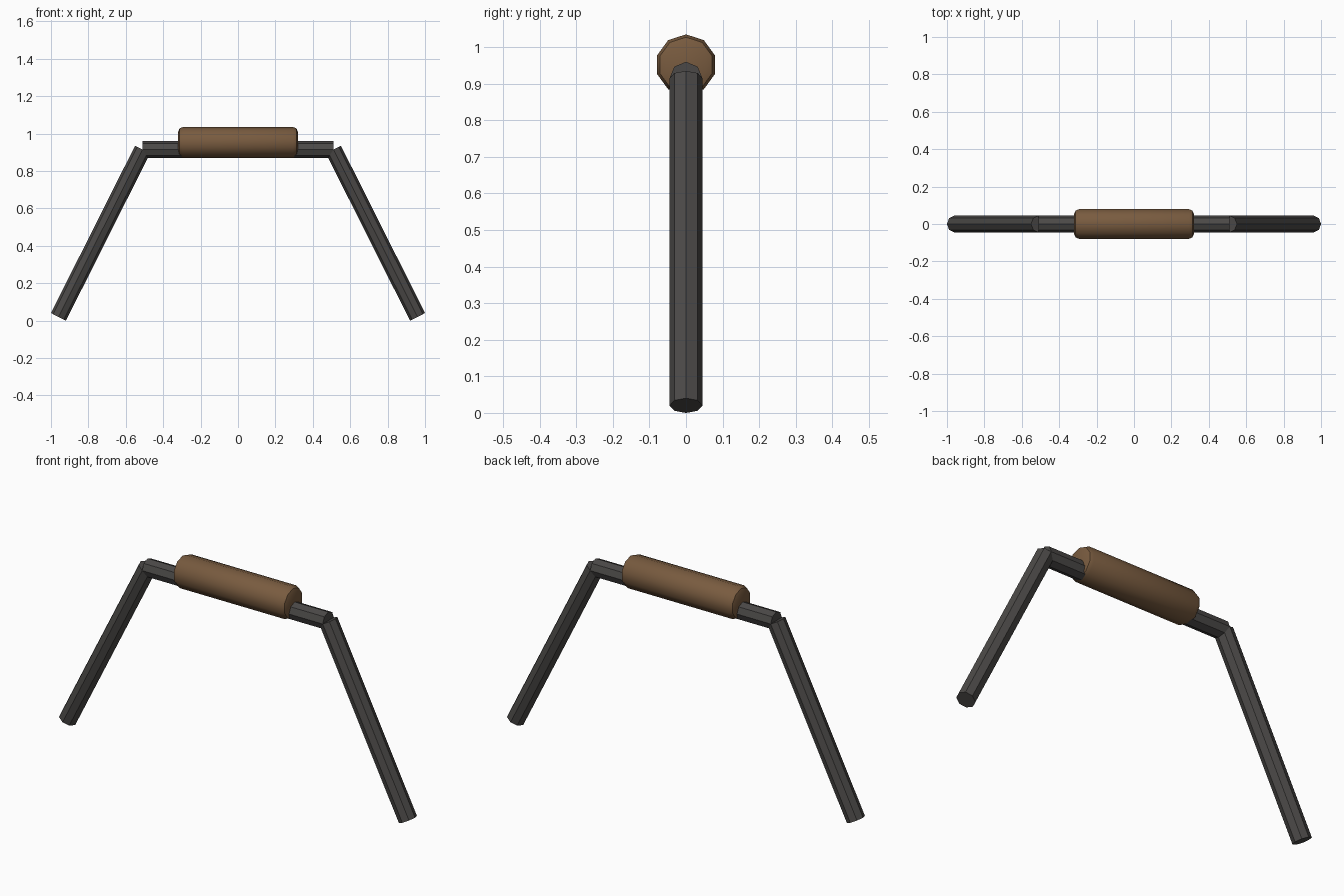
import bpy, bmesh, math
from mathutils import Vector

if "Cube" in bpy.data.objects:
    bpy.data.objects.remove(bpy.data.objects["Cube"])


def material(name, color):
    m = bpy.data.materials.new(name)
    m.diffuse_color = (*color, 1)
    m.use_nodes = True
    m.node_tree.nodes["Principled BSDF"].inputs["Base Color"].default_value = m.diffuse_color
    return m


def rod(name, a, b, radius, sides, mat, chamfer=0):
    """Capped prism from a to b in the xz plane, with one vertex row facing up/outward."""
    a, b = Vector(a), Vector(b)
    axis = (b - a).normalized()
    side = Vector((0, 1, 0))
    up = side.cross(axis)
    if up.z < 0:
        up = -up
    bm = bmesh.new()
    rings = []
    for c in (a, b):
        ring = []
        for i in range(sides):
            t = 2 * math.pi * i / sides
            ring.append(bm.verts.new(c + (up * math.cos(t) + side * math.sin(t)) * radius))
        rings.append(ring)
    caps = [bm.faces.new(r) for r in rings]
    for i in range(sides):
        j = (i + 1) % sides
        bm.faces.new((rings[0][i], rings[0][j], rings[1][j], rings[1][i]))
    if chamfer:
        rim = [e for f in caps for e in f.edges]
        bmesh.ops.bevel(bm, geom=rim, offset=chamfer, segments=2, profile=0.5, affect='EDGES')
    bmesh.ops.recalc_face_normals(bm, faces=bm.faces)
    me = bpy.data.meshes.new(name)
    bm.to_mesh(me)
    bm.free()
    me.materials.append(mat)
    ob = bpy.data.objects.new(name, me)
    bpy.context.collection.objects.link(ob)
    return ob


metal = material("dark_metal", (0.07, 0.066, 0.063))
wood = material("brown_wood", (0.19, 0.105, 0.05))

# Crossbar and the two splayed legs
rod("crossbar", (-0.51, 0, 0.915), (0.51, 0, 0.915), 0.045, 8, metal)
for s, label in ((-1, "left"), (1, "right")):
    rod(label + "_leg", (s * 0.51, 0, 0.915), (s * 0.96, 0, 0.02), 0.045, 8, metal)

# Thick wooden grip with rounded rims
grip = rod("grip", (-0.32, 0, 0.952), (0.32, 0, 0.952), 0.083, 10, wood, chamfer=0.025)
bpy.ops.object.select_all(action='DESELECT')
grip.select_set(True)
bpy.context.view_layer.objects.active = grip
bpy.ops.object.shade_smooth_by_angle(angle=math.radians(40))
